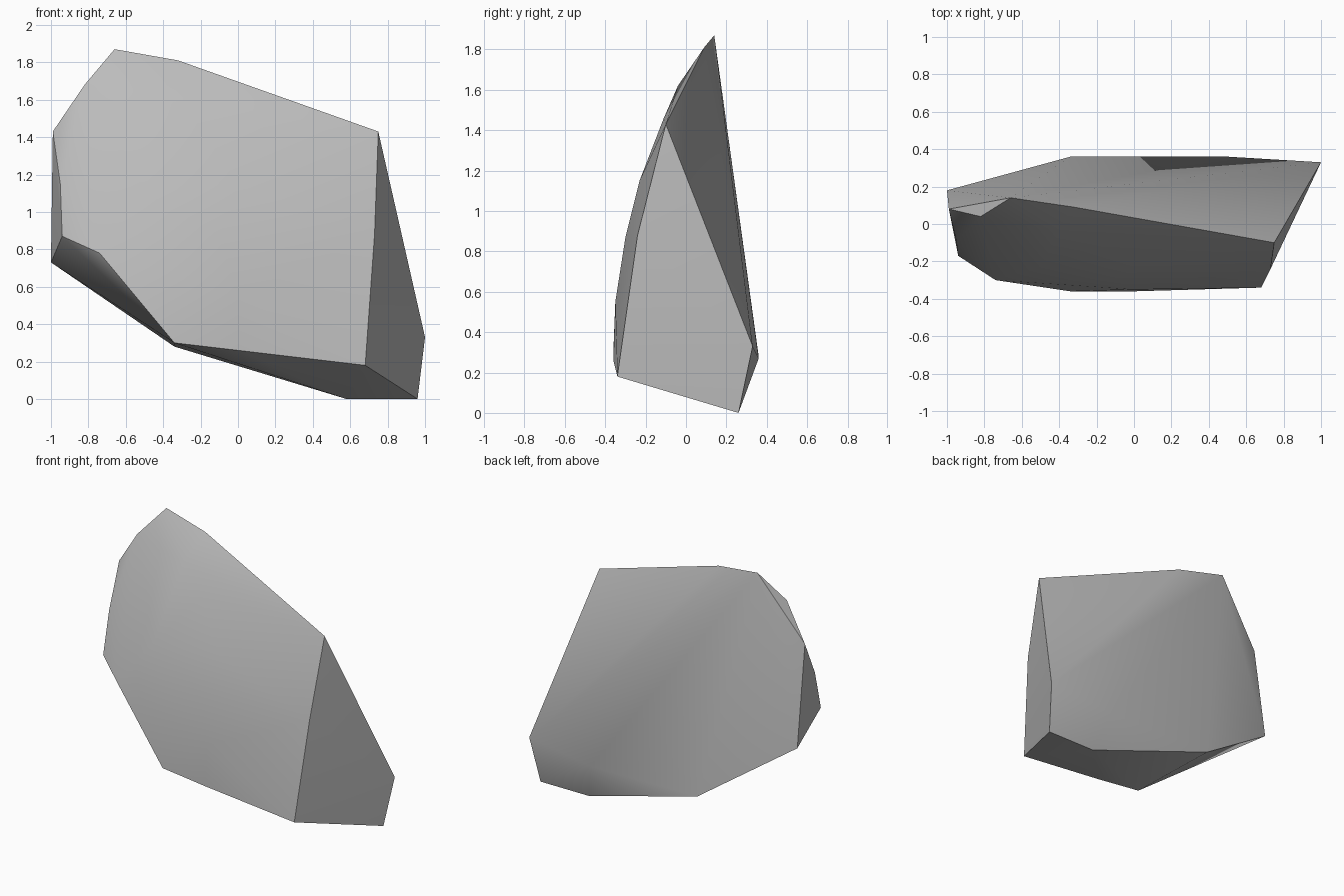
import bpy
import bmesh
import math

default_cube = bpy.data.objects.get("Cube")
if default_cube:
    bpy.data.objects.remove(default_cube, do_unlink=True)


def make_material(name, colour):
    material = bpy.data.materials.new(name)
    material.use_nodes = True
    material.diffuse_color = colour
    shader = material.node_tree.nodes["Principled BSDF"]
    shader.inputs["Base Color"].default_value = colour
    return material


# Corner outlines of the boulder, grouped by the region they bound
top_ridge = [(-.66, .14, 1.87), (-.32, .09, 1.81), (.75, -.1, 1.43)]
right_cut = [(1, .33, .33), (.96, .26, 0), (.68, -.34, .18), (.73, -.24, .88)]
back_foot = [(.58, .26, 0), (.5, .36, .27), (-.34, .36, .28)]
left_cut = [(-1, .18, .73), (-.94, -.17, .87), (-.95, -.09, 1.15),
            (-.99, .08, 1.43), (-.82, .04, 1.68)]
front_foot = [(-.74, -.3, .78), (-.34, -.36, .3), (0, -.36, .26)]

# Gentle bulge of the front face
front_bulge = [(-.4, -.04, 1.62), (-.2, -.11, 1.46), (0, -.23, 1.15),
               (-.5, -.23, 1.1), (-.1, -.3, .87), (0, -.35, .55)]


def build_boulder(name, regions, material):
    """Wrap the region corners in a closed faceted shell."""
    bm = bmesh.new()
    for region in regions:
        for corner in region:
            bm.verts.new(corner)
    result = bmesh.ops.convex_hull(bm, input=bm.verts)
    unused = [item for item in result["geom_interior"]
              if isinstance(item, bmesh.types.BMVert)]
    bmesh.ops.delete(bm, geom=unused, context="VERTS")
    bmesh.ops.recalc_face_normals(bm, faces=bm.faces)
    mesh = bpy.data.meshes.new(name)
    bm.to_mesh(mesh)
    bm.free()
    mesh.materials.append(material)
    boulder = bpy.data.objects.new(name, mesh)
    bpy.context.collection.objects.link(boulder)
    return boulder


stone = make_material("stone_grey", (.5, .5, .5, 1))
boulder = build_boulder(
    "boulder",
    [top_ridge, right_cut, back_foot, left_cut, front_foot, front_bulge],
    stone)

# Soft shading on the broad faces, crisp edges at the cuts
bpy.ops.object.select_all(action="DESELECT")
boulder.select_set(True)
bpy.context.view_layer.objects.active = boulder
bpy.ops.object.shade_smooth_by_angle(angle=math.radians(32))
